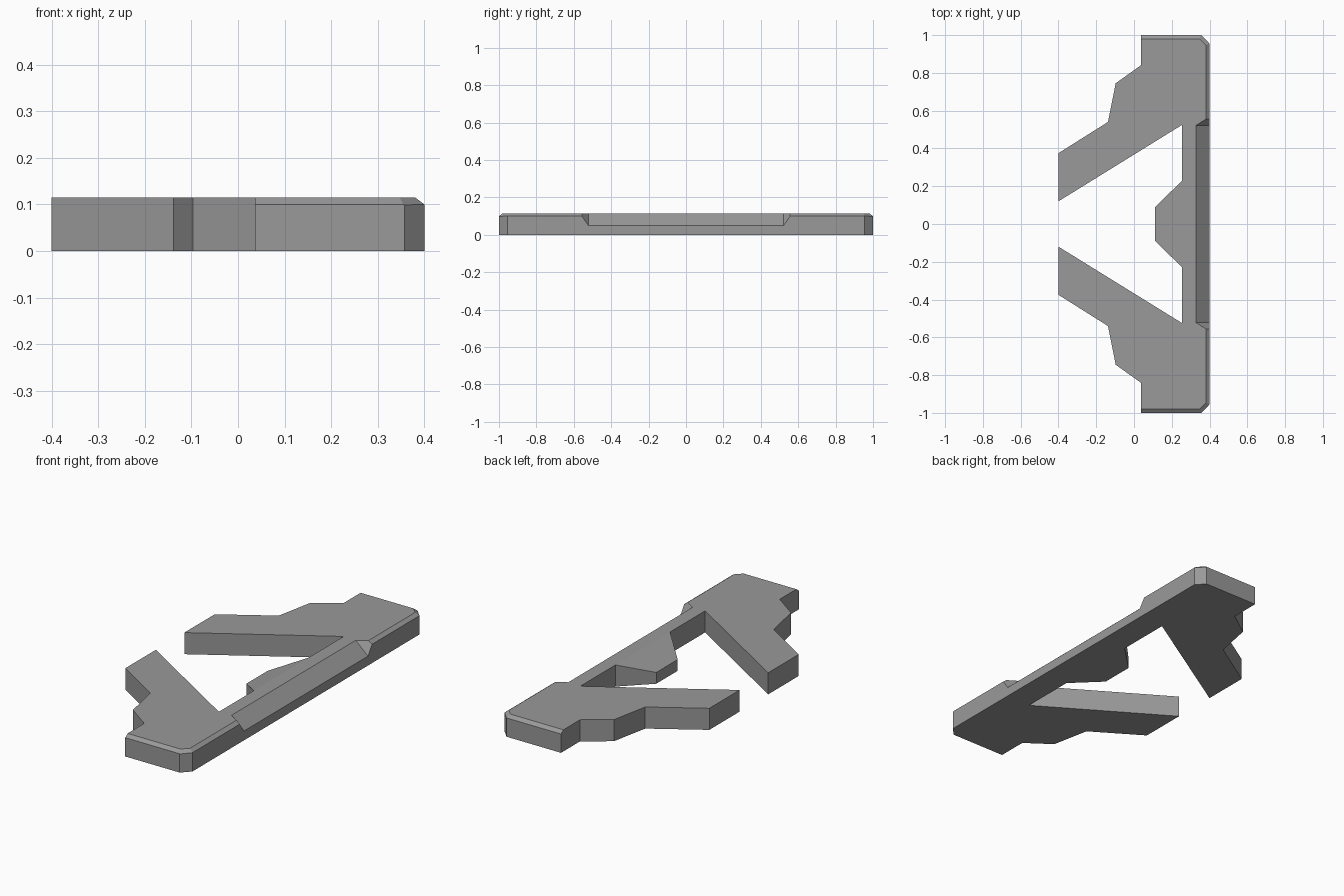
import bpy, bmesh
from mathutils import Vector

if "Cube" in bpy.data.objects:
    bpy.data.objects.remove(bpy.data.objects["Cube"])

H = 0.115       # full thickness
CH_Z = 0.10     # height where the rim chamfer starts
INSET = 0.02    # how far the rim chamfer runs inwards


def make_object(name, bm):
    bmesh.ops.recalc_face_normals(bm, faces=bm.faces[:])
    mesh = bpy.data.meshes.new(name)
    bm.to_mesh(mesh)
    bm.free()
    obj = bpy.data.objects.new(name, mesh)
    bpy.context.collection.objects.link(obj)
    return obj


def chamfer(bm, point, outward):
    """Slice off the top edge running through point, facing outward."""
    n = Vector(outward).normalized() * (H - CH_Z) + Vector((0, 0, INSET))
    bmesh.ops.bisect_plane(bm, geom=bm.verts[:] + bm.edges[:] + bm.faces[:], dist=1e-5,
                           plane_co=point, plane_no=n.normalized(), clear_outer=True)
    bmesh.ops.holes_fill(bm, edges=[e for e in bm.edges if e.is_boundary], sides=0)


# Plate outline: one half, mirrored across y = 0
half = [(0.40, 0.955), (0.357, 1.0), (0.036, 1.0), (0.036, 0.84), (-0.097, 0.745),
        (-0.138, 0.54), (-0.40, 0.375), (-0.40, 0.12), (0.255, 0.525),
        (0.255, 0.23), (0.112, 0.09)]
outline = half + [(x, -y) for x, y in reversed(half)]

bm = bmesh.new()
bottom = [bm.verts.new((x, y, 0)) for x, y in outline]
top = [bm.verts.new((x, y, H)) for x, y in outline]
bm.faces.new(bottom)
bm.faces.new(top)
count = len(outline)
for i in range(count):
    j = (i + 1) % count
    bm.faces.new((bottom[i], bottom[j], top[j], top[i]))

# Centre tab slopes down towards its tip
bmesh.ops.connect_verts(bm, verts=[top[9], top[12]])
for i in (10, 11):
    top[i].co.z = 0.06

# Rim chamfers on the outer side, both ends and both corners
chamfer(bm, (0.40, 0, CH_Z), (1, 0, 0))
for s in (1, -1):
    chamfer(bm, (0, s, CH_Z), (0, s, 0))
    chamfer(bm, (0.40, s * 0.955, CH_Z), (1, s, 0))
plate = make_object("bracket_plate", bm)

# Dark grey finish
dark = bpy.data.materials.new("dark_grey")
dark.diffuse_color = (0.32, 0.32, 0.32, 1)
dark.use_nodes = True
dark.node_tree.nodes["Principled BSDF"].inputs["Base Color"].default_value = dark.diffuse_color
plate.data.materials.append(dark)

# Deep bevel along the middle of the outer side, with slanted ends
slope = Vector((0.072, 0, -0.065))
rise = Vector((0, 0.035, 0.05))
start = Vector((0.328, 0.522, H))
bm = bmesh.new()
for a in (-0.3, 1.4):
    for b in (0, 4):
        p = start + slope * a + rise * b
        for s in (1, -1):
            bm.verts.new((p.x, s * p.y, p.z))
bmesh.ops.convex_hull(bm, input=bm.verts[:])
cutter = make_object("bevel_cutter", bm)
cutter.data.materials.append(dark)
cutter.hide_render = True

mod = plate.modifiers.new("deep_bevel", 'BOOLEAN')
mod.operation = 'DIFFERENCE'
mod.solver = 'EXACT'
mod.object = cutter
bpy.context.view_layer.objects.active = plate
plate.select_set(True)
bpy.ops.object.modifier_apply(modifier=mod.name)
bpy.data.objects.remove(cutter)
